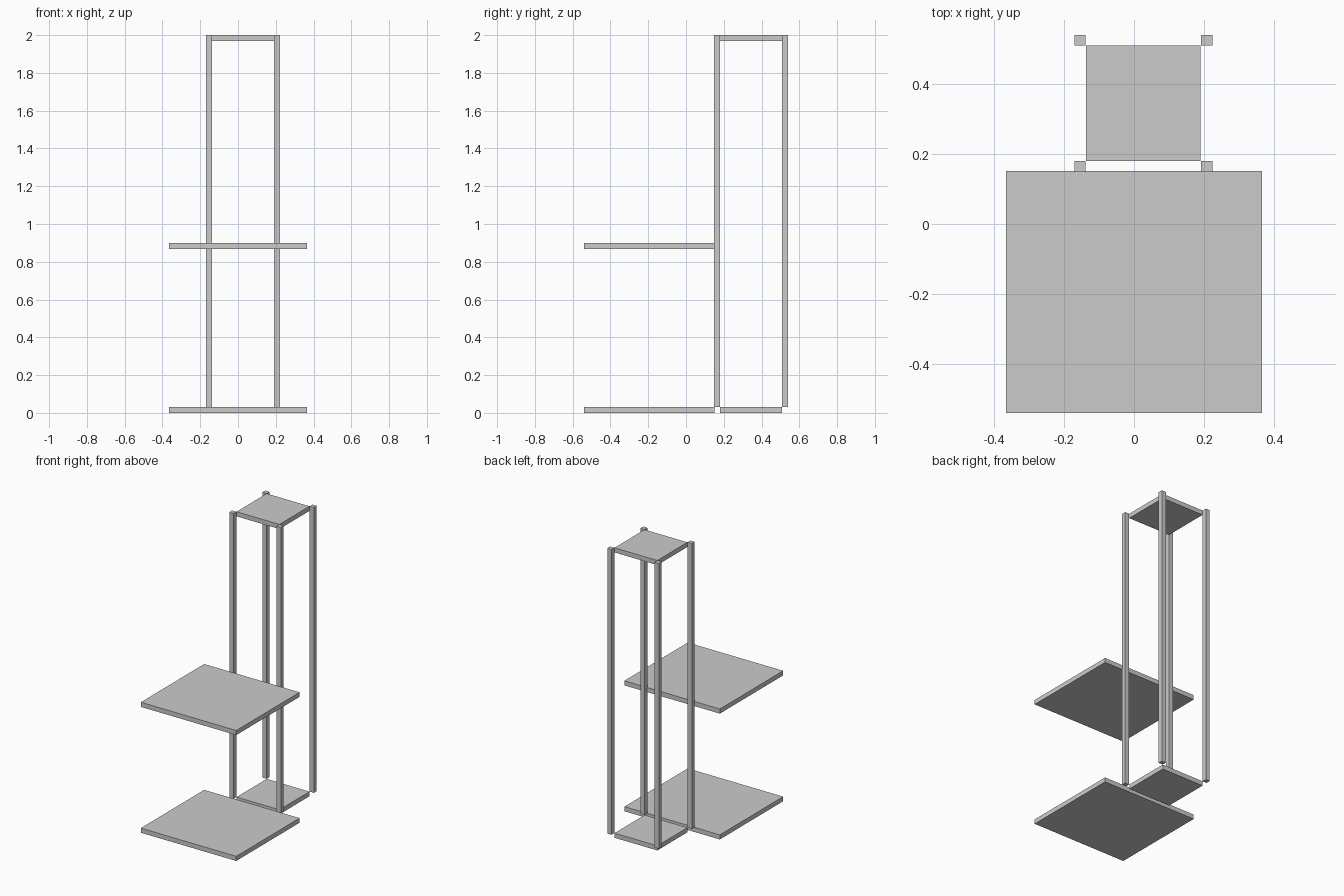
import bpy

if "Cube" in bpy.data.objects:
    bpy.data.objects.remove(bpy.data.objects["Cube"])


def box(name, x, y, z):
    """Axis-aligned box from (min, max) ranges."""
    bpy.ops.mesh.primitive_cube_add(size=1, location=[sum(r) / 2 for r in (x, y, z)])
    ob = bpy.context.object
    ob.name = name
    ob.scale = [r[1] - r[0] for r in (x, y, z)]
    bpy.ops.object.transform_apply(location=False, rotation=False, scale=True)
    return ob


T = 0.032  # board thickness

# Wide boards: base and work shelf
for name, top in (("base_board", T), ("middle_shelf", 0.9)):
    box(name, (-0.364, 0.364), (-0.539, 0.151), (top - T, top))

# Narrow tower boards: bottom and top
for name, top in (("tower_bottom_board", T), ("tower_top_board", 2.0)):
    box(name, (-0.137, 0.190), (0.180, 0.508), (top - T, top))

# Four corner posts standing just outside the tower boards
for side, x in (("left", -0.170), ("right", 0.191)):
    for end, y in (("front", 0.148), ("back", 0.508)):
        box(f"{end}_{side}_post", (x, x + T), (y, y + 0.031), (T, 2.0))
